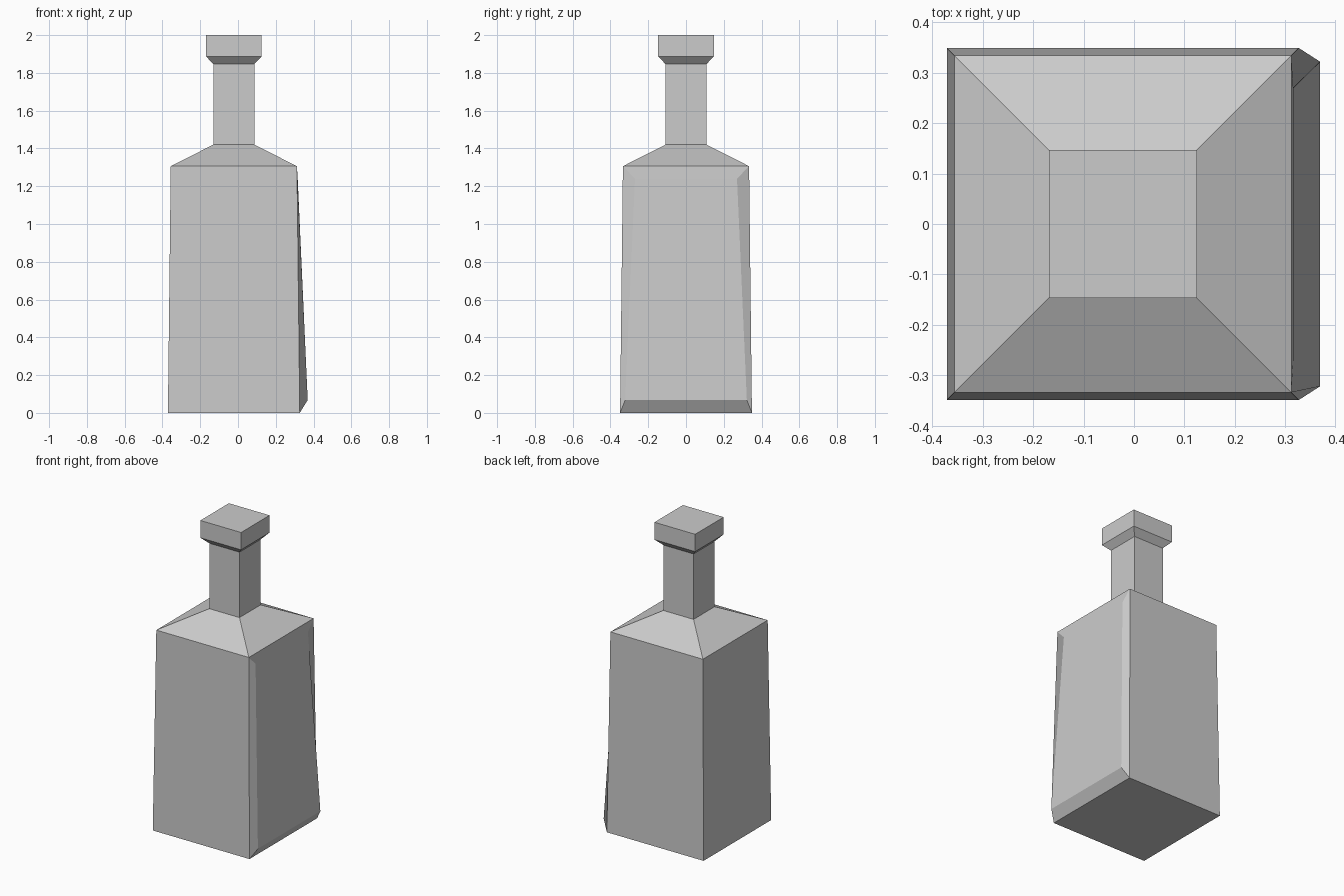
import bpy
import bmesh

if "Cube" in bpy.data.objects:
    bpy.data.objects.remove(bpy.data.objects["Cube"])

CX = -0.022  # bottle axis, offset by the raised panel on +x

# Profile: (half width, height) of each square ring
PROFILE = [(0.349, 0.0), (0.334, 1.306), (0.109, 1.42),
           (0.109, 1.847), (0.147, 1.887), (0.147, 2.0)]

bm = bmesh.new()


def square(h, z):
    return [bm.verts.new((CX + sx * h, sy * h, z))
            for sx, sy in ((-1, -1), (1, -1), (1, 1), (-1, 1))]


# Body, shoulder, neck and lip as one closed loft
rings = [square(h, z) for h, z in PROFILE]
for low, high in zip(rings, rings[1:]):
    for i in range(4):
        j = (i + 1) % 4
        bm.faces.new((low[i], low[j], high[j], high[i]))
bm.faces.new(rings[0][::-1])
bm.faces.new(rings[-1])
bm.normal_update()

# Raised label panel on the right side, thicker toward the base
side = next(f for f in bm.faces
            if f.normal.x > 0.9 and f.calc_center_median().z < 1)
bmesh.ops.inset_individual(bm, faces=[side], thickness=0.05)
for v in side.verts:
    s = 1 if v.co.y > 0 else -1
    v.co = (0.316, s * 0.27, 1.24) if v.co.z > 0.7 else (0.369, s * 0.322, 0.068)

bmesh.ops.recalc_face_normals(bm, faces=bm.faces)
mesh = bpy.data.meshes.new("bottle")
bm.to_mesh(mesh)
bm.free()
bpy.context.collection.objects.link(bpy.data.objects.new("bottle", mesh))
